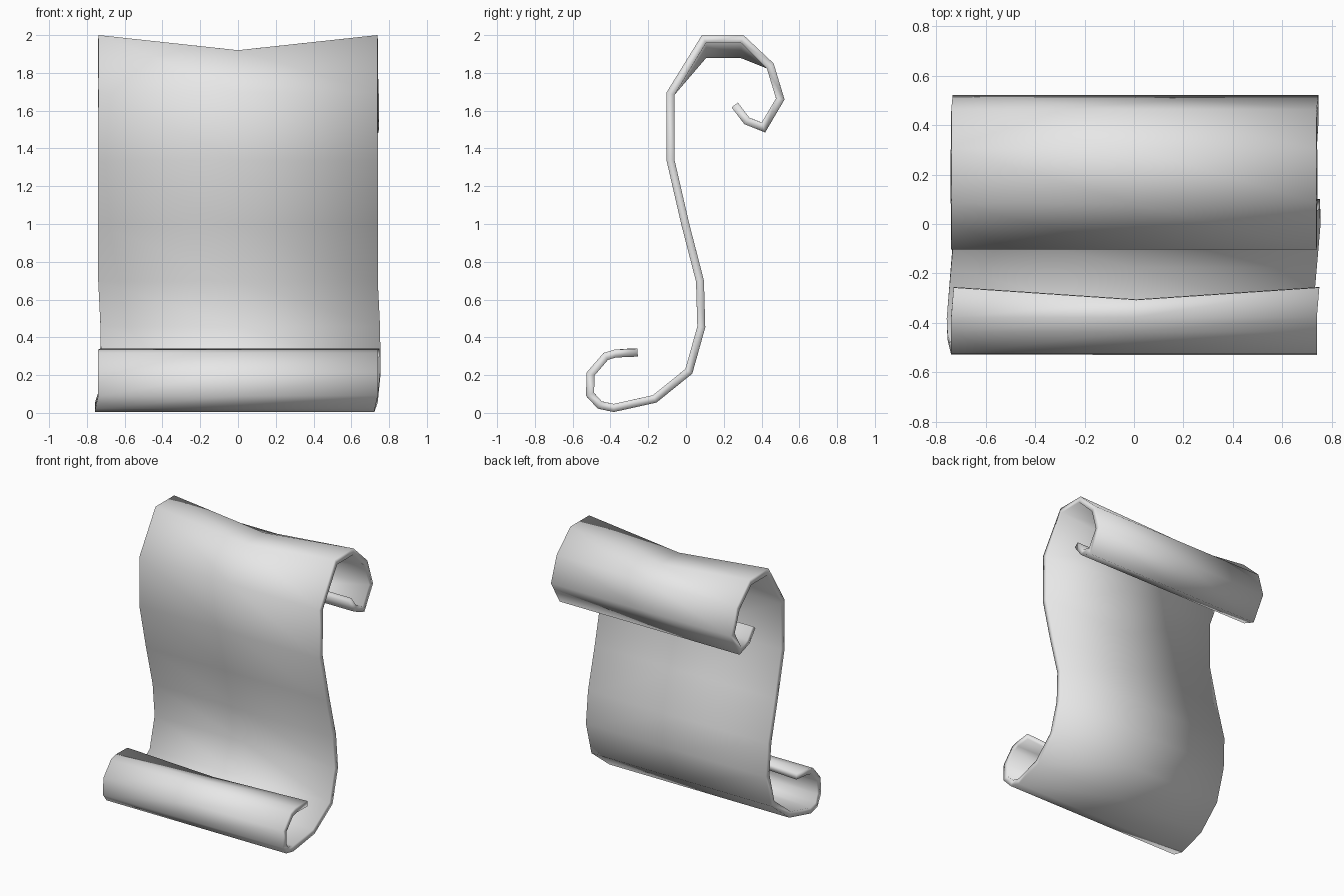
import bpy, bmesh

cube = bpy.data.objects.get("Cube")
if cube:
    bpy.data.objects.remove(cube, do_unlink=True)

HALF_WIDTH = 0.74
THICKNESS = 0.042

# Centre line of the sheet (y, z), from the upper curl down to the lower curl
profile = [
    (.258, 1.63), (.322, 1.546), (.41, 1.511), (.499, 1.662), (.446, 1.837),
    (.298, 1.979), (.095, 1.979), (-.082, 1.69), (-.082, 1.338), (-.004, 1.0),
    (.074, .698), (.081, .455), (.015, .22), (-.166, .074), (-.383, .026),
    (-.457, .042), (-.508, .098), (-.505, .206), (-.425, .299),
    (-.375, .314), (-.256, .319),
]
top_rows = (5, 6)
last_row = len(profile) - 1
# Small sideways wobble of some rows
sway = {2: .006, 3: .006, 11: .012, 12: .015, 14: -.018, 15: -.015, 20: .01}

# Grey parchment material
grey = bpy.data.materials.new("grey parchment")
grey.use_nodes = True
colour = (0.8, 0.8, 0.8, 1)
grey.diffuse_color = colour
grey.node_tree.nodes["Principled BSDF"].inputs["Base Color"].default_value = colour

# Curled sheet: three columns, the middle one sags at the top and the lower lip
bm = bmesh.new()
rows = []
for i, (y, z) in enumerate(profile):
    row = []
    for side in (-1, 0, 1):
        sag = 0.08 if side == 0 and i in top_rows else 0
        notch = 0.05 if side == 0 and i == last_row else 0
        x = side * HALF_WIDTH + sway.get(i, 0)
        row.append(bm.verts.new((x, y - notch, z - sag)))
    rows.append(row)
for upper, lower in zip(rows, rows[1:]):
    for c in range(2):
        face = bm.faces.new((upper[c], upper[c + 1], lower[c + 1], lower[c]))
        face.smooth = True
bmesh.ops.recalc_face_normals(bm, faces=bm.faces)

mesh = bpy.data.meshes.new("scroll_sheet")
bm.to_mesh(mesh)
bm.free()
mesh.materials.append(grey)
sheet = bpy.data.objects.new("scroll_sheet", mesh)
bpy.context.collection.objects.link(sheet)

# Paper thickness, evenly on both sides of the centre line
solid = sheet.modifiers.new("thickness", "SOLIDIFY")
solid.thickness = THICKNESS
solid.offset = 0
solid.use_even_offset = True
